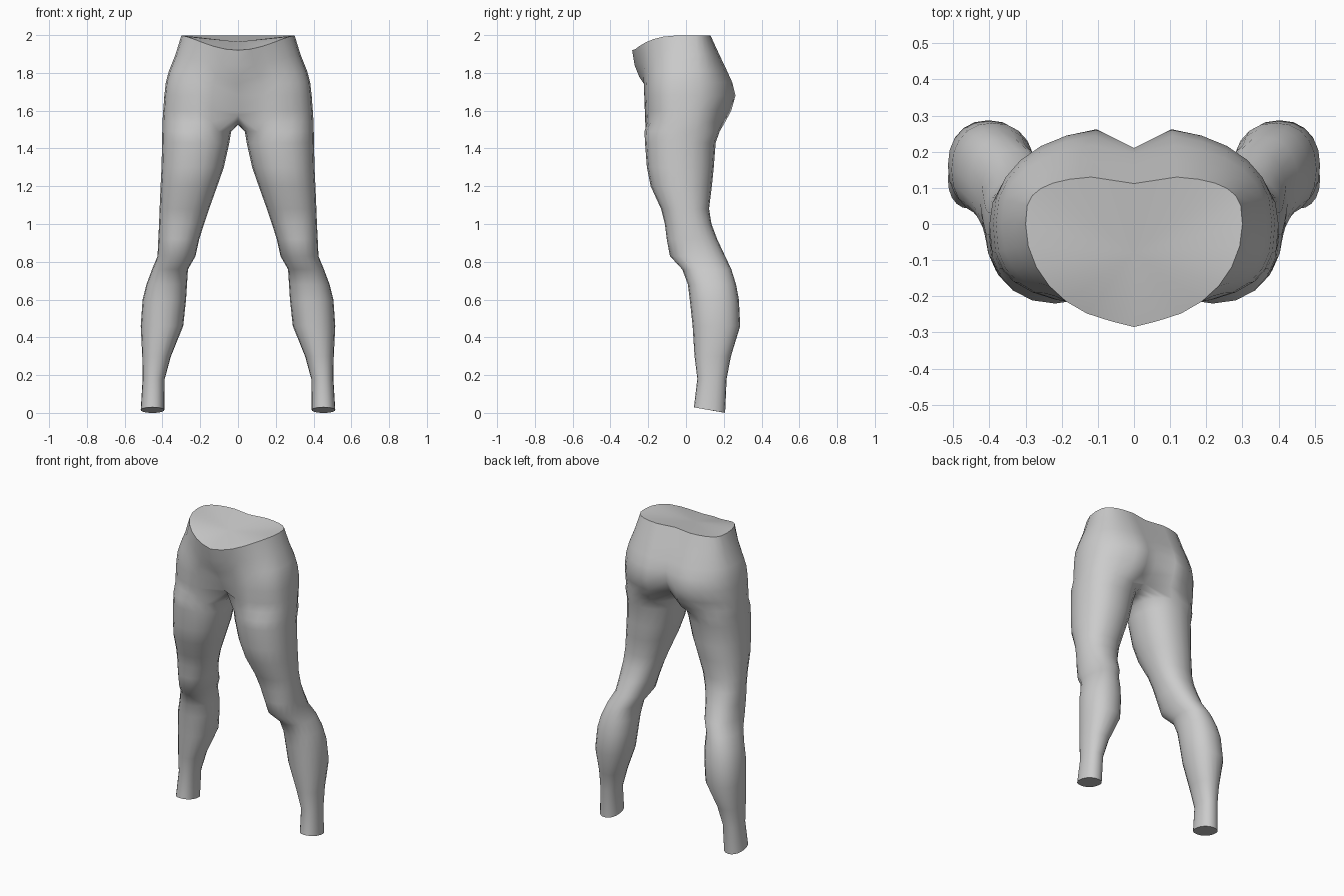
import bpy, bmesh, math

if "Cube" in bpy.data.objects:
    bpy.data.objects.remove(bpy.data.objects["Cube"])

grey = bpy.data.materials.new("soft_grey")
grey.diffuse_color = (0.6, 0.6, 0.6, 1)
grey.use_nodes = True
grey.node_tree.nodes["Principled BSDF"].inputs["Base Color"].default_value = grey.diffuse_color

N_OUT, N_IN = 15, 5          # outer strip / inner-thigh strip of each leg ring


def spow(v, p):
    return math.copysign(abs(v) ** p, v)


# Leg rings: z, inner x, outer x, front y, back y
LEG = [
    (0.015, .390, .515, .042, .207), (0.18, .388, .505, .060, .215),
    (0.30, .355, .507, .045, .238), (0.46, .290, .515, .035, .287),
    (0.60, .275, .505, .020, .280), (0.68, .270, .485, .010, .265),
    (0.76, .265, .455, -.020, .240), (0.83, .225, .426, -.085, .207),
    (0.92, .205, .422, -.102, .165), (1.00, .180, .418, -.112, .135),
    (1.08, .153, .415, -.132, .122), (1.20, .110, .410, -.187, .137),
    (1.30, .075, .405, -.207, .147), (1.43, .046, .402, -.217, .157),
    (1.49, .036, .401, -.220, .178),
]
# Pelvis rings: z, half width, front y, back y, centre front y, centre back y,
# front roundness, back roundness, drop of the front edge
PELVIS = [
    (1.54, .400, -.220, .212, -.12, .10, .70, .85, 0),
    (1.60, .396, -.222, .245, -.15, .17, .70, .88, 0),
    (1.68, .390, -.225, .268, -.185, .205, .70, .88, 0),
    (1.75, .382, -.227, .250, -.222, .210, .72, .85, .01),
    (1.81, .366, -.232, .222, -.248, .195, .80, .80, .03),
    (1.90, .330, -.250, .178, -.272, .155, .90, .72, .06),
    (1.998, .300, -.275, .132, -.285, .112, 1.0, .62, .078),
]

bm = bmesh.new()


def leg_ring(z, xi, xo, yf, yb, tilt):
    cx, rx, cy, ry = (xi + xo) / 2, (xo - xi) / 2, (yf + yb) / 2, (yb - yf) / 2
    ring = []
    for k in range(N_OUT + N_IN):
        a = math.radians(-126 + 18 * k)
        c, s = math.cos(a), math.sin(a)
        ring.append(bm.verts.new((cx + rx * spow(c, .9), cy + ry * spow(s, .9),
                                  z - tilt * s)))
    return ring


def pelvis_ring(z, w, yf, yb, cf, cb, pf, pb, drop):
    ring = []
    for k in range(N_OUT):
        a = -math.pi / 2 + math.pi * k / (N_OUT - 1)
        c, s = max(0, math.cos(a)), math.sin(a)
        p, depth = (pf, -yf) if s < 0 else (pb, yb)
        x, y = w * c ** p, depth * spow(s, p)
        if k == 0:
            x, y = 0, cf
        elif k == N_OUT - 1:
            x, y = 0, cb
        ring.append(bm.verts.new((x, y, z - drop * max(0, -s) ** 3)))
    return ring


def bridge(a, b, closed):
    n = len(a)
    for i in range(n if closed else n - 1):
        j = (i + 1) % n
        bm.faces.new((a[i], a[j], b[j], b[i]))


# Leg
rings = [leg_ring(*r, .015 if i == 0 else 0) for i, r in enumerate(LEG)]
for a, b in zip(rings, rings[1:]):
    bridge(a, b, True)
bm.faces.new(list(reversed(rings[0])))       # ankle end

# Pelvis, with the crotch arch lying on the centre plane
hips = [pelvis_ring(*r) for r in PELVIS]
f, b = hips[0][0], hips[0][-1]
f.co.z, b.co.z = 1.575, 1.565
arch = []
for i in range(N_IN):
    t = (i + 1) / (N_IN + 1)
    arch.append(bm.verts.new((0, b.co.y + (f.co.y - b.co.y) * t,
                              1.525 + .045 * (2 * t - 1) ** 2)))
bridge(rings[-1], hips[0] + arch, True)
for lo, hi in zip(hips, hips[1:]):
    bridge(lo, hi, False)

# Waist cap, slightly dished
centre = bm.verts.new((0, -.08, 1.965))
for p, q in zip(hips[-1], hips[-1][1:]):
    bm.faces.new((p, q, centre))

mesh = bpy.data.meshes.new("legs_and_hips")
bm.to_mesh(mesh)
bm.free()
mesh.materials.append(grey)
body = bpy.data.objects.new("legs_and_hips", mesh)
bpy.context.collection.objects.link(body)
bpy.context.view_layer.objects.active = body
body.select_set(True)
bpy.ops.object.shade_smooth_by_angle(angle=math.radians(55))

# Other side
mirror = body.modifiers.new("mirror", 'MIRROR')
mirror.use_clip = True
mirror.merge_threshold = 0.001
